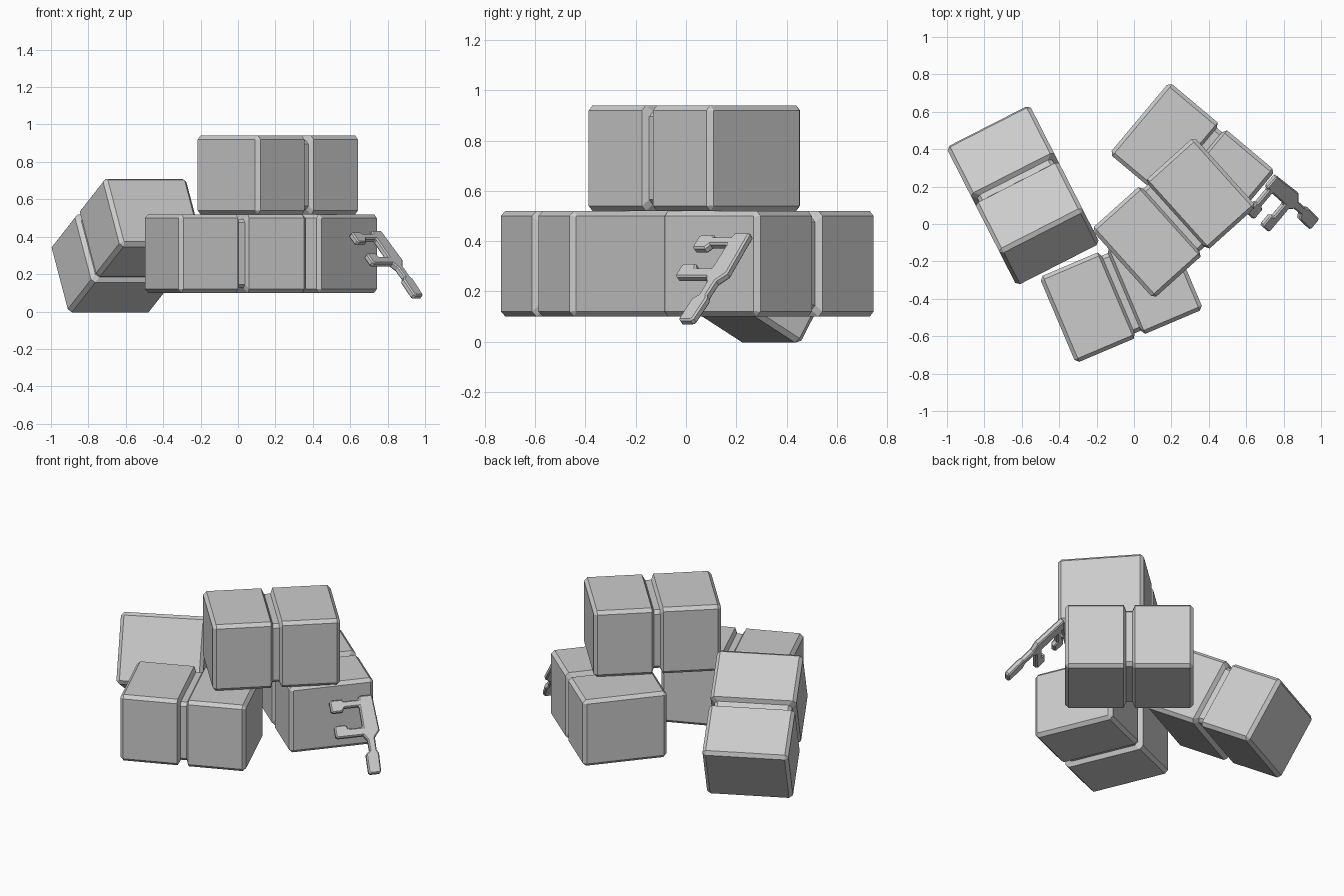
import bpy, bmesh
from math import radians, sin, cos
from mathutils import Vector, Matrix

if "Cube" in bpy.data.objects:
    bpy.data.objects.remove(bpy.data.objects["Cube"])

L, W, H = 0.74, 0.50, 0.42   # block length, width, height
C = 0.02                     # edge chamfer


def finish(name, bm):
    bmesh.ops.recalc_face_normals(bm, faces=bm.faces)
    mesh = bpy.data.meshes.new(name)
    bm.to_mesh(mesh)
    bm.free()
    obj = bpy.data.objects.new(name, mesh)
    bpy.context.collection.objects.link(obj)
    return obj


def octagon(x, inset, c=C):
    # rectangular cross-section with chamfered corners
    y, z = W / 2 - inset, H / 2 - inset
    pts = [(y, z - c), (y - c, z), (-y + c, z), (-y, z - c),
           (-y, -z + c), (-y + c, -z), (y - c, -z), (y, -z + c)]
    return [Vector((x, p, q)) for p, q in pts]


def grooved_block(name, loc, yaw, tilt=0):
    # chamfered block lofted along its length with a groove round the middle
    half = [(-L / 2, C, 0.002), (-L / 2 + C, 0, C), (-0.033, 0, C), (-0.018, 0.025, C)]
    stations = half + [(-x, i, c) for x, i, c in reversed(half)]
    bm = bmesh.new()
    rings = [[bm.verts.new(p) for p in octagon(*s)] for s in stations]
    for a, b in zip(rings, rings[1:]):
        for k in range(8):
            n = (k + 1) % 8
            bm.faces.new((a[k], a[n], b[n], b[k]))
    bm.faces.new(rings[0])
    bm.faces.new(rings[-1])
    obj = finish(name, bm)
    obj.location = loc
    obj.rotation_euler = (0, radians(-tilt), radians(yaw))
    return obj


# the pile of blocks
grooved_block("top_block", (0.213, 0.033, 0.73), 42)
grooved_block("front_block", (-0.068, -0.37, 0.31), 23)
grooved_block("back_block", (0.312, 0.33, 0.31), -40)
grooved_block("leaning_block", (-0.593, 0.153, 0.353), -63, 30)

# flat pronged tool leaning on the back block: outline as (along, across)
outline = [(0, -0.045), (0.22, -0.05), (0.26, -0.015), (0.335, -0.012), (0.355, -0.022),
           (0.465, -0.015), (0.475, -0.005), (0.475, 0.05), (0.465, 0.06), (0.355, 0.055),
           (0.335, 0.03), (0.27, 0.03), (0.24, 0.05), (0.24, 0.20), (0.23, 0.212),
           (0.175, 0.212), (0.165, 0.20), (0.165, 0.14), (0.19, 0.13), (0.19, 0.045),
           (0.062, 0.042), (0.062, 0.13), (0.085, 0.145), (0.085, 0.20), (0.075, 0.212),
           (0.02, 0.212), (0.01, 0.20), (0.01, 0.14), (0.022, 0.13), (0.022, 0.04), (0, 0.035)]
T = 0.034
bm = bmesh.new()
face = bm.faces.new([bm.verts.new((s, e, -T)) for s, e in outline])
ext = bmesh.ops.extrude_face_region(bm, geom=[face])
bmesh.ops.translate(bm, vec=(0, 0, T), verts=[v for v in ext["geom"] if isinstance(v, bmesh.types.BMVert)])
tool = finish("pronged_tool", bm)
yaw, drop = radians(-40), radians(47)
along = Vector((cos(yaw) * cos(drop), sin(yaw) * cos(drop), -sin(drop)))
across = Vector((sin(yaw), -cos(yaw), 0))
up = Vector((cos(yaw) * sin(drop), sin(yaw) * sin(drop), cos(drop)))
frame = Matrix((along, across, up)).transposed()
if frame.determinant() < 0:
    tool.data.flip_normals()
tool.data.transform(Matrix.Translation((0.737, 0.22, 0.435)) @ frame.to_4x4())
bevel = tool.modifiers.new("edge_chamfer", 'BEVEL')
bevel.width = 0.007
bevel.segments = 1
bevel.limit_method = 'ANGLE'
bevel.angle_limit = radians(60)
